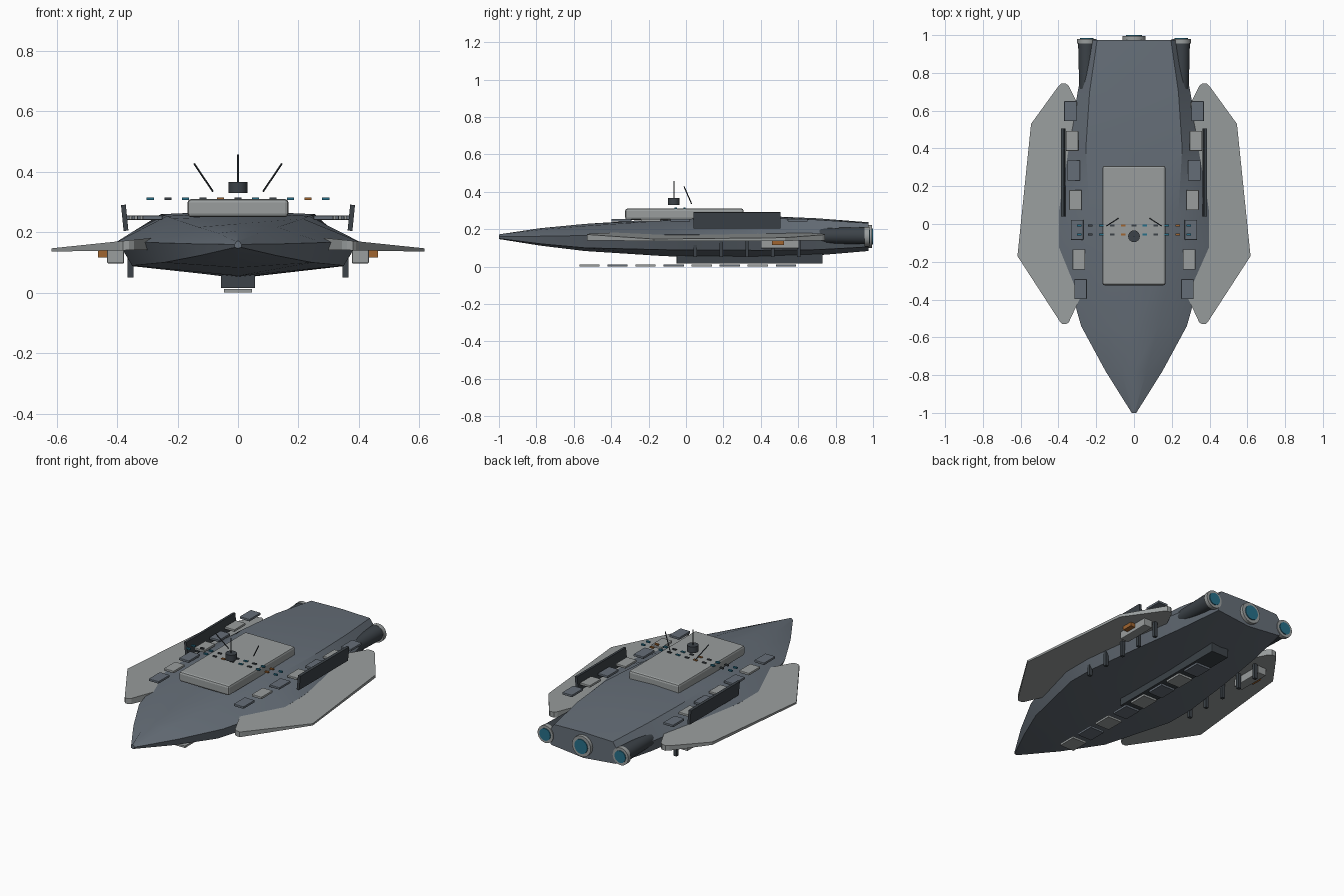
import bpy, bmesh, math
from mathutils import Vector

if "Cube" in bpy.data.objects:
    bpy.data.objects.remove(bpy.data.objects["Cube"])


def mat(name, c):
    m = bpy.data.materials.new(name)
    m.diffuse_color = (*c, 1)
    m.use_nodes = True
    m.node_tree.nodes["Principled BSDF"].inputs["Base Color"].default_value = m.diffuse_color
    return m


HULL = mat("hull_grey", (0.13, 0.155, 0.185))
LIGHT = mat("light_grey", (0.32, 0.34, 0.34))
DARK = mat("dark_grey", (0.045, 0.055, 0.065))
BLUE = mat("glow_blue", (0.02, 0.16, 0.25))
ORANGE = mat("orange", (0.35, 0.13, 0.03))


def finish(name, bm, m, bevel=0, smooth=False):
    bmesh.ops.recalc_face_normals(bm, faces=bm.faces)
    me = bpy.data.meshes.new(name)
    bm.to_mesh(me)
    bm.free()
    me.materials.append(m)
    ob = bpy.data.objects.new(name, me)
    bpy.context.collection.objects.link(ob)
    if bevel:
        b = ob.modifiers.new("bevel", 'BEVEL')
        b.width, b.segments = bevel, 2
    if smooth:
        bpy.ops.object.select_all(action='DESELECT')
        ob.select_set(True)
        bpy.context.view_layer.objects.active = ob
        bpy.ops.object.shade_smooth_by_angle(angle=math.radians(25))
    return ob


def box(name, lo, hi, m, bevel=0):
    bm = bmesh.new()
    bmesh.ops.create_cube(bm, size=1)
    lo, hi = Vector(lo), Vector(hi)
    for v in bm.verts:
        v.co = (lo + hi) / 2 + v.co * (hi - lo)
    return finish(name, bm, m, bevel)


def rod(name, a, b, r, m, r2=None, seg=24):
    a, b = Vector(a), Vector(b)
    bm = bmesh.new()
    bmesh.ops.create_cone(bm, cap_ends=True, segments=seg, radius1=r,
                          radius2=r if r2 is None else r2, depth=(b - a).length)
    q = Vector((0, 0, 1)).rotation_difference(b - a)
    for v in bm.verts:
        v.co = q @ v.co + (a + b) / 2
    return finish(name, bm, m, smooth=True)


# hull: sections of y, half width, ridge half width, top, shoulder, chine, low edge, bottom
sections = [
    (-1.0, .012, .005, .172, .169, .160, .150, .147),
    (-.78, .150, .065, .205, .197, .162, .122, .112),
    (-.54, .280, .130, .228, .217, .166, .100, .083),
    (-.12, .398, .215, .255, .245, .170, .090, .056),
    (.06, .398, .235, .264, .254, .171, .088, .050),
    (.40, .350, .255, .271, .260, .171, .087, .048),
    (.70, .298, .235, .258, .250, .170, .090, .060),
    (.975, .245, .195, .237, .232, .165, .105, .083),
]
bm = bmesh.new()
rings = []
for y, w, r, t, s, c, l, b in sections:
    half = [(r, s), (w, c), (.88 * w, l)]
    pts = [(0, t)] + half + [(0, b)] + [(-x, z) for x, z in reversed(half)]
    rings.append([bm.verts.new((x, y, z)) for x, z in pts])
for p, q in zip(rings, rings[1:]):
    for i in range(8):
        j = (i + 1) % 8
        bm.faces.new((p[i], p[j], q[j], q[i]))
bm.faces.new(rings[0])
bm.faces.new(rings[-1])
finish("hull", bm, HULL, smooth=True)

# upper deck and keel
box("upper_deck", (-.167, -.325, .25), (.167, .308, .31), LIGHT, .012)
box("keel", (-.057, -.05, .015), (.057, .73, .08), DARK, .003)
for i in range(8):
    y = -.57 + .15 * i
    box("belly_plate", (-.046, y, 0), (.046, y + .108, .012), HULL if i % 2 else LIGHT)

# deck lights in two rows
for row, y in enumerate((-.008, -.055)):
    for i in range(-5, 6):
        m = ORANGE if (i + 5 * row) % 5 == 4 else BLUE if i % 2 else DARK
        box("deck_light", (i * .058 - .012, y - .006, .307), (i * .058 + .012, y + .006, .315), m)

# sensor and mast
rod("sensor", (0, -.065, .33), (0, -.065, .367), .031, DARK)
rod("mast", (0, -.065, .36), (0, -.065, .457), .003, DARK, seg=8)

# central engine
rod("main_nozzle", (0, .96, .16), (0, .995, .16), .062, LIGHT)
rod("main_glow", (0, .99, .16), (0, 1.0, .16), .043, BLUE)

for s in (-1, 1):
    # wing slab with slight droop and thin outer edge
    outline = [(.29, .62), (.345, .73), (.36, .743), (.385, .743), (.40, .73), (.545, .53),
               (.617, -.17), (.39, -.52), (.38, -.53), (.36, -.53), (.345, -.52), (.27, -.36)]
    bm = bmesh.new()
    top, bot = [], []
    for x, y in outline:
        k = (x - .3) / .317
        top.append(bm.verts.new((s * x, y, .180 - .033 * k)))
        bot.append(bm.verts.new((s * x, y, .142 - .006 * k)))
    bm.faces.new(top)
    bm.faces.new(bot)
    for i in range(len(top)):
        j = (i + 1) % len(top)
        bm.faces.new((top[i], top[j], bot[j], bot[i]))
    finish("wing", bm, LIGHT)

    # side engine
    x = s * .25
    rod("engine_pod", (x, .715, .165), (x, .965, .165), .040, DARK, .046)
    rod("engine_nozzle", (x, .955, .16), (x, .98, .16), .052, LIGHT)
    rod("engine_glow", (x, .975, .16), (x, .985, .16), .036, BLUE)

    # hatches along the shoulder
    for i in range(7):
        y = -.345 + .157 * i
        c = s * (.283 + .009 * i)
        box("hatch", (c - .033, y - .053, .241), (c + .033, y + .053, .255),
            LIGHT if i % 2 else HULL, .003)

    # tilted side fin
    fin = box("side_fin", (-.008, .04, -.043), (.008, .505, .043), DARK)
    fin.location = (s * .375, 0, .248)
    fin.rotation_euler[1] = s * .1

    # underside struts
    for i in range(5):
        y = .05 + .138 * i
        box("strut", (s * .356 - .01, y - .009, .05), (s * .356 + .01, y + .009, .15), DARK)

    # underwing pod with orange marker
    box("underwing_pod", (s * .405 - .028, .40, .097), (s * .405 + .028, .605, .145), LIGHT, .004)
    box("pod_marker", (s * .443 - .02, .46, .116), (s * .443 + .02, .525, .142), ORANGE)

    # whip antenna
    rod("antenna", (s * .083, .03, .335), (s * .145, -.01, .427), .003, DARK, seg=8)
